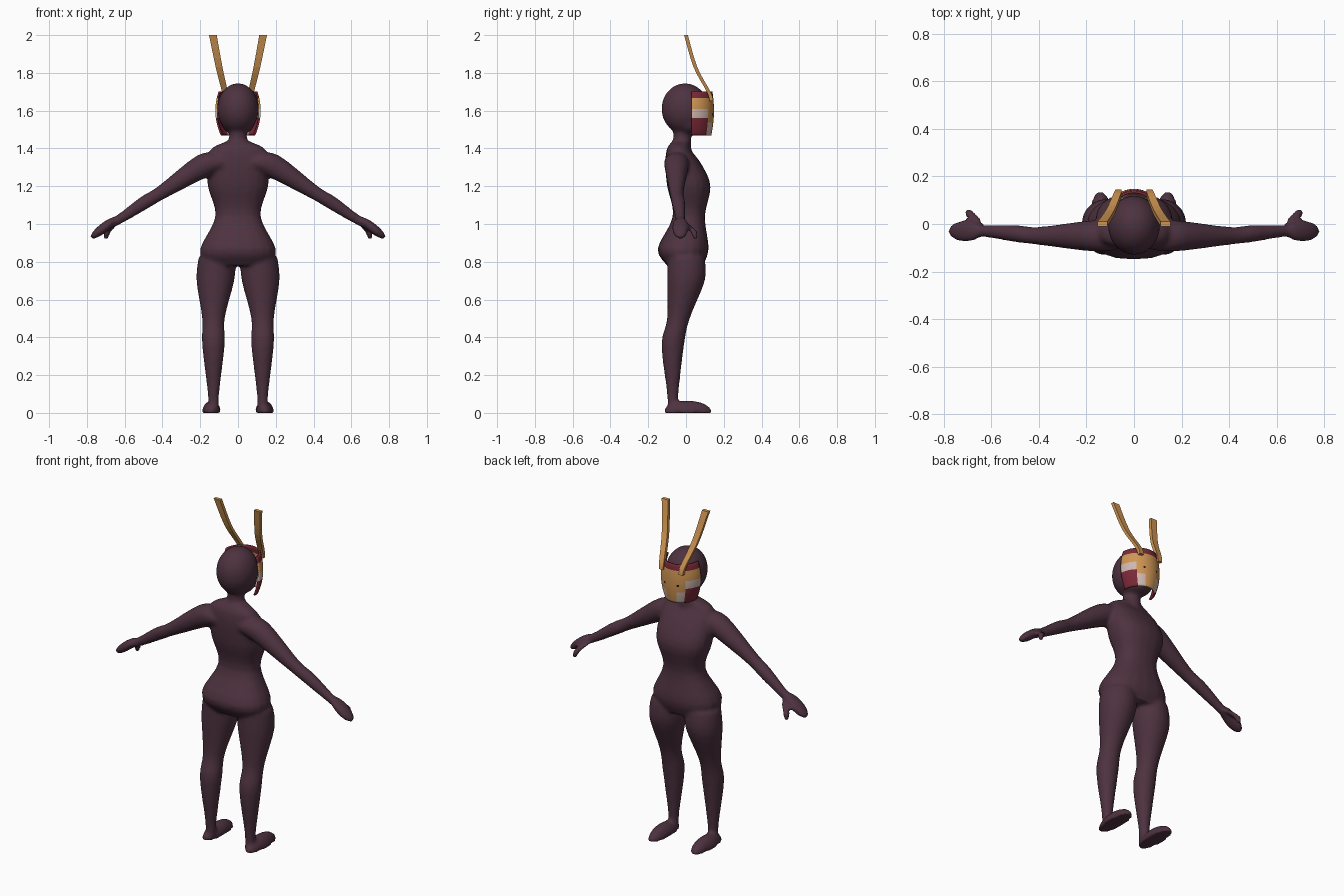
import bpy, bmesh
from math import sin, cos, pi, radians, copysign
from mathutils import Matrix, Vector

cube = bpy.data.objects.get("Cube")
if cube:
    bpy.data.objects.remove(cube, do_unlink=True)

RIGHTWARD, FORWARD = Vector((1, 0, 0)), Vector((0, 1, 0))
ARM_UP = Vector((.6, 0, .8))


def material(name, red_part, green_part, blue_part):
    colour = (red_part, green_part, blue_part, 1)
    mat = bpy.data.materials.new(name)
    mat.use_nodes = True
    mat.diffuse_color = colour
    shader = mat.node_tree.nodes["Principled BSDF"]
    shader.inputs["Base Color"].default_value = colour
    return mat


plum = material("dark plum", .075, .032, .05)
gold = material("gold", .62, .3, .085)
red = material("dark red", .19, .022, .038)
pale = material("pale pink", .62, .47, .43)
black = material("black", .01, .01, .01)


def make_object(name, bm, materials):
    mesh = bpy.data.meshes.new(name)
    bmesh.ops.recalc_face_normals(bm, faces=bm.faces)
    bm.to_mesh(mesh)
    bm.free()
    for mat in materials:
        mesh.materials.append(mat)
    obj = bpy.data.objects.new(name, mesh)
    bpy.context.collection.objects.link(obj)
    return obj


def smooth_rows(rows, steps=4):
    """Pass a smooth spline through a few control rows."""
    rows = [Vector(row) for row in rows]
    padded = [rows[0], *rows, rows[-1]]
    result = []
    for before, start, end, after in zip(padded, padded[1:], padded[2:], padded[3:]):
        for step in range(steps):
            t = step / steps
            leave, arrive = (end - before) / 2, (after - start) / 2
            bend = start - end
            result.append(start + leave * t
                          - (bend * 3 + leave * 2 + arrive) * t ** 2
                          + (bend * 2 + leave + arrive) * t ** 3)
    return result + [rows[-1]]


def loft(bm, rings, u=RIGHTWARD, v=FORWARD, side=1, sides=20, power=1, turn=0):
    """Skin closed rings given as (centre, radius along u, radius along v)."""
    loops = []
    for centre, u_radius, v_radius in rings:
        loop = []
        for i in range(sides):
            angle = 2 * pi * i / sides + turn
            c, s = (copysign(abs(w) ** power, w) for w in (cos(angle), sin(angle)))
            point = centre + u * (u_radius * c) + v * (v_radius * s)
            point.x *= side
            loop.append(bm.verts.new(point))
        loops.append(loop)
    for low, high in zip(loops, loops[1:]):
        for i in range(sides):
            j = (i + 1) % sides
            bm.faces.new((low[i], low[j], high[j], high[i]))
    bm.faces.new(loops[0])
    bm.faces.new(loops[-1])


def limb(bm, points, side, u=RIGHTWARD, v=FORWARD):
    """Round limb through (x, y, z, radius) points."""
    rings = [(row.xyz, row.w, row.w) for row in smooth_rows(points)]
    loft(bm, rings, u, v, side)


def ball(bm, centre, radii, tilt=0):
    """Ellipsoid, tilted about the front-to-back axis."""
    place = (Matrix.Translation(centre) @ Matrix.Rotation(tilt, 4, "Y")
             @ Matrix.Diagonal((*radii, 1)))
    bmesh.ops.create_uvsphere(bm, u_segments=24, v_segments=16, radius=1, matrix=place)


# Torso: height, half width, back and front of each control section
torso = [(.78, .17, -.1, .09), (.87, .2, -.15, .12), (1.04, .12, -.07, .1),
         (1.2, .16, -.1, .13), (1.32, .16, -.11, .08), (1.4, .14, -.1, .02),
         (1.44, .05, -.07, .02)]
body = bmesh.new()
loft(body, [(Vector((0, (back + front) / 2, z)), width, (front - back) / 2)
            for z, width, back, front in smooth_rows(torso)], power=.85)

# Neck and head
limb(body, [(0, -.02, 1.35, .05), (0, -.02, 1.55, .045)], 1)
ball(body, (0, -.005, 1.61), (.11, .125, .135))
ball(body, (0, .02, 1.54), (.09, .09, .07))

# Legs, feet, arms and hands
leg = [(.11, 0, .82, .1), (.12, 0, .7, .1), (.13, -.04, .5, .06),
       (.13, -.07, .36, .06), (.13, -.07, .1, .03), (.13, -.07, 0, .03)]
arm = [(.08, -.05, 1.33, .06), (.18, -.05, 1.31, .065), (.4, -.05, 1.17, .038),
       (.5, -.04, 1.11, .036), (.62, -.03, 1.03, .026), (.68, -.03, 1, .026)]
thumb = [(.65, 0, 1, .02), (.69, .04, .96, .02), (.7, .05, .92, .012)]
for side in (1, -1):
    limb(body, leg, side)
    limb(body, arm, side, FORWARD, ARM_UP)
    limb(body, thumb, side)
    ball(body, (.71 * side, -.03, .98), (.09, .045, .026), radians(38) * side)
    ball(body, (.14 * side, .01, 0), (.05, .13, .065))
for vert in body.verts:
    vert.co.z = max(vert.co.z, 0)

# Blend the parts into one smooth skin
body = make_object("body", body, [plum])
blend = body.modifiers.new("blend", "REMESH")
blend.mode = "VOXEL"
blend.voxel_size = .011
blend.use_smooth_shade = True
relax = body.modifiers.new("relax", "SMOOTH")
relax.factor = .5
relax.iterations = 4


# Face mask: a curved plate with coloured bands and cheek panels
PALETTE = [gold, red, pale, black]
COLUMNS, ROWS = 30, 20
BOTTOM, TOP = 1.47, 1.7


def mask_colour(angle, z):
    if z > 1.66:
        return red                     # forehead
    if z > 1.61:
        return gold                    # brow band
    if 18 < angle < 24 and abs(z - 1.58) < .006:
        return black                   # eyes
    if angle > 42:
        return pale if z > 1.56 else red
    return pale if z < 1.54 and angle > 20 else gold


mask = bmesh.new()
grid = []
for row in range(ROWS + 1):
    z = BOTTOM + (TOP - BOTTOM) * row / ROWS
    bulge = 1 - 15 * (z - 1.6) ** 2
    angles = [pi * (i / COLUMNS - .5) for i in range(COLUMNS + 1)]
    grid.append([mask.verts.new((.115 * bulge * sin(a),
                                 .03 + .113 * (bulge + 1) / 2 * cos(a), z))
                 for a in angles])
for low, high in zip(grid, grid[1:]):
    for i in range(COLUMNS):
        face = mask.faces.new((low[i], high[i], high[i + 1], low[i + 1]))
        angle = abs((i + .5) / COLUMNS - .5) * 180
        colour = mask_colour(angle, face.calc_center_median().z)
        face.material_index = PALETTE.index(colour)
        face.smooth = True
mask = make_object("face_mask", mask, PALETTE)
thickness = mask.modifiers.new("thickness", "SOLIDIFY")
thickness.thickness = .01
thickness.offset = 0

# Tall curved antennae: flat straps that widen towards the tip
path = smooth_rows([(.065, .135, 1.65), (.07, .12, 1.7), (.1, .05, 1.83), (.133, 0, 2)])
straps = [(point, .018 + .012 * i / len(path), .014) for i, point in enumerate(path)]
for side, name in ((1, "left_antenna"), (-1, "right_antenna")):
    strap = bmesh.new()
    loft(strap, straps, side=side, sides=4, turn=pi / 4)
    make_object(name, strap, [gold])
